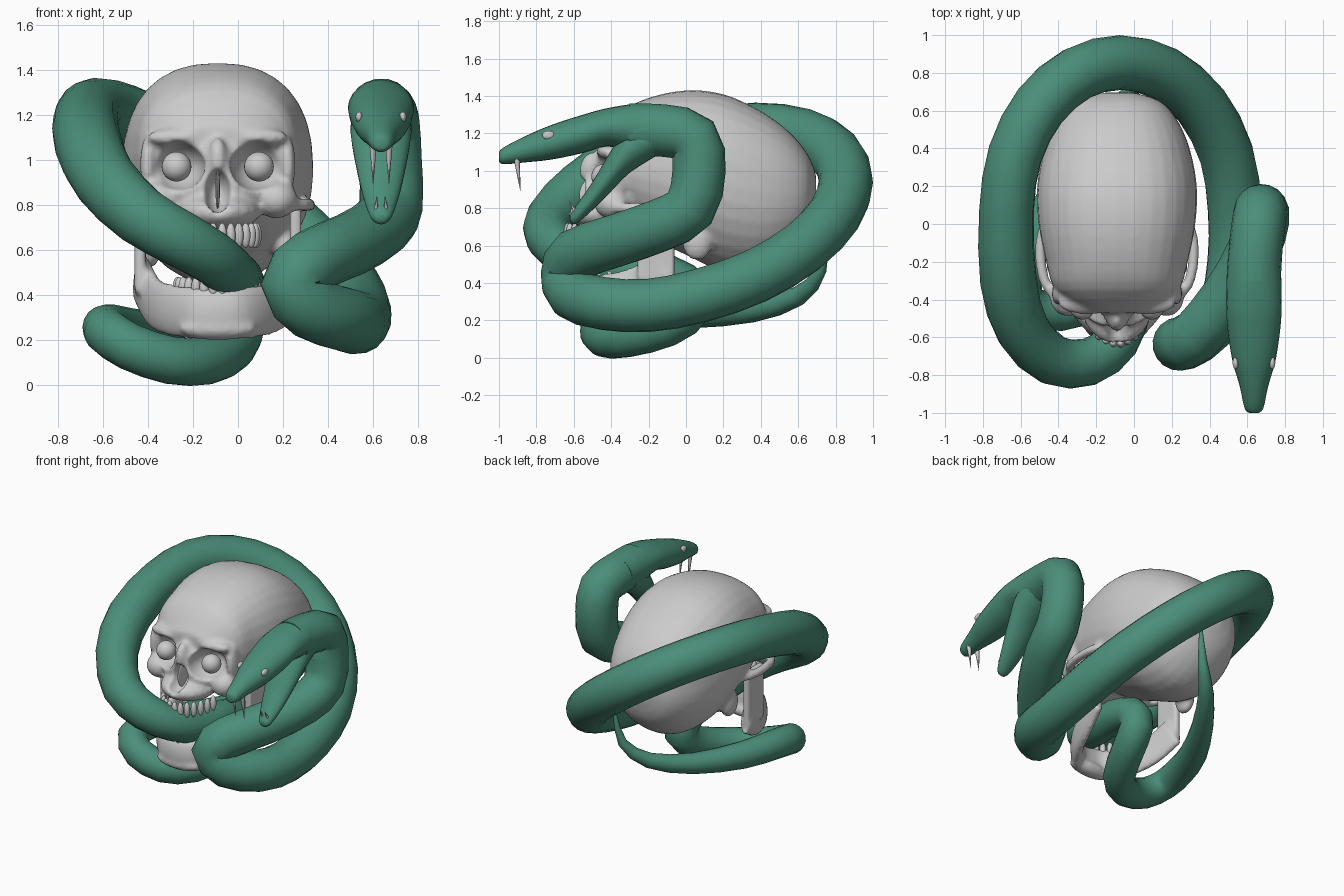
import bpy, bmesh, math
from mathutils import Vector, Matrix

if "Cube" in bpy.data.objects:
    bpy.data.objects.remove(bpy.data.objects["Cube"])

CX = -0.09      # skull centre line
HX = 0.635      # snake head centre line

green = bpy.data.materials.new("snake_green")
green.diffuse_color = (0.07, 0.27, 0.19, 1)
green.use_nodes = True
green.node_tree.nodes["Principled BSDF"].inputs["Base Color"].default_value = green.diffuse_color


def spline(pts, k):
    """Catmull-Rom through tuples of any length."""
    out = []
    for i in range(len(pts) - 1):
        a, b = pts[max(i - 1, 0)], pts[i]
        c, d = pts[i + 1], pts[min(i + 2, len(pts) - 1)]
        for j in range(k):
            t = j / k
            out.append([0.5 * (2 * q + (r - p) * t + (2 * p - 5 * q + 4 * r - s) * t * t
                               + (3 * q - p - 3 * r + s) * t ** 3) for p, q, r, s in zip(a, b, c, d)])
    return out + [list(pts[-1])]


def skin(bm, rings):
    vs = [[bm.verts.new(c) for c in r] for r in rings]
    n = len(vs[0])
    new = [bm.faces.new(vs[0]), bm.faces.new(vs[-1][::-1])]
    for a, b in zip(vs, vs[1:]):
        for i in range(n):
            new.append(bm.faces.new((a[i], b[i], b[(i + 1) % n], a[(i + 1) % n])))
    bmesh.ops.recalc_face_normals(bm, faces=new)


def tube(bm, pts, k=3, n=16, tall=None):
    """Sweep (x, y, z, radius); tall gives an upright oval of that half height."""
    p = spline(pts, k)
    pos = [Vector(q[:3]) for q in p]
    rings, side = [], None
    for i, q in enumerate(p):
        t = (pos[min(i + 1, len(p) - 1)] - pos[max(i - 1, 0)]).normalized()
        if tall or side is None:
            side = t.cross(Vector((0, 0, 1)))
        side = (side - t * side.dot(t)).normalized()
        up = side.cross(t)
        h = tall or q[3]
        rings.append([pos[i] + side * q[3] * math.cos(a) + up * h * math.sin(a)
                      for a in (2 * math.pi * j / n for j in range(n))])
    skin(bm, rings)


def loft_y(bm, secs, cx, k=3, n=24, square=2):
    """Oval sections (y, half width, z low, z high); square > 2 fills out the upper corners."""
    rings = []
    for y, w, lo, hi in spline(secs, k):
        ring = []
        for a in (2 * math.pi * j / n for j in range(n)):
            e = 2 / square if math.sin(a) > 0 else 1
            c, s = (math.copysign(abs(v) ** e, v) for v in (math.cos(a), math.sin(a)))
            ring.append((cx + w * c, y, (lo + hi) / 2 + (hi - lo) / 2 * s))
        rings.append(ring)
    skin(bm, rings)


def blob(bm, c, r, pair=False):
    for s in ((1, -1) if pair else (1,)):
        m = Matrix.Translation((CX + s * c[0], c[1], c[2])) @ Matrix.Diagonal((*r, 1))
        bmesh.ops.create_uvsphere(bm, u_segments=24, v_segments=14, radius=1, matrix=m)


def spike(bm, c, tip, r):
    d = Vector(tip) - Vector(c)
    m = Matrix.Translation((Vector(c) + Vector(tip)) / 2) @ d.to_track_quat('Z', 'Y').to_matrix().to_4x4()
    bmesh.ops.create_cone(bm, cap_ends=True, segments=8, radius1=r, radius2=0.001, depth=d.length, matrix=m)


def finish(bm, name, mat=None):
    me = bpy.data.meshes.new(name)
    bm.to_mesh(me)
    bm.free()
    ob = bpy.data.objects.new(name, me)
    bpy.context.collection.objects.link(ob)
    if mat:
        me.materials.append(mat)
    bpy.ops.object.select_all(action='DESELECT')
    ob.select_set(True)
    bpy.context.view_layer.objects.active = ob
    bpy.ops.object.shade_smooth_by_angle(angle=math.radians(50))
    return ob


def remesh(ob, size):
    m = ob.modifiers.new("fuse", 'REMESH')
    m.mode, m.voxel_size, m.use_smooth_shade = 'VOXEL', size, True


def soften(ob, n):
    m = ob.modifiers.new("soften", 'SMOOTH')
    m.factor, m.iterations = 0.5, n


# skull: cranium
bm = bmesh.new()
loft_y(bm, [(-.47, .16, 1.01, 1.15), (-.35, .325, .78, 1.31), (-.2, .375, .65, 1.39), (0, .415, .55, 1.43),
            (.2, .423, .46, 1.41), (.4, .385, .45, 1.32), (.55, .32, .53, 1.21), (.65, .23, .65, 1.09),
            (.695, .09, .8, .98)], CX, n=32, square=2.35)
# face: upper jaw, mid face, nose bridge, cheeks, orbit rims, brows, mastoids
blob(bm, (0, -.43, .77), (.19, .205, .09))
blob(bm, (0, -.36, .91), (.26, .19, .2))
blob(bm, (0, -.5, 1.0), (.045, .07, .1))
blob(bm, (.26, -.39, .825), (.095, .1, .085), True)
blob(bm, (.31, -.37, .98), (.035, .06, .13), True)
blob(bm, (.16, -.415, 1.1), (.155, .065, .045), True)
blob(bm, (.3, .06, .62), (.05, .08, .1), True)
# cheek arches
for s in (1, -1):
    tube(bm, [(CX + s * x, y, .8, .03) for x, y in
              ((.28, -.42), (.375, -.32), (.405, -.18), (.395, -.05), (.34, .06))], n=12)
skull = finish(bm, "skull")
remesh(skull, .014)

# eye socket and nose cutters
for name, c, r in (("left_socket_cutter", (.18, -.53, .975), (.125, .2, .115)),
                   ("right_socket_cutter", (-.18, -.53, .975), (.125, .2, .115)),
                   ("nose_cutter", (0, -.6, .865), (.062, .15, .1))):
    bm = bmesh.new()
    blob(bm, c, r)
    cut = finish(bm, name)
    cut.hide_render = True
    cut.hide_set(True)
    b = skull.modifiers.new("cut", 'BOOLEAN')
    b.operation, b.solver, b.object = 'DIFFERENCE', 'EXACT', cut
remesh(skull, .014)
soften(skull, 4)

# nose septum and eyeballs
bm = bmesh.new()
blob(bm, (0, -.5, .87), (.01, .07, .09))
finish(bm, "nose_septum")
bm = bmesh.new()
blob(bm, (.183, -.44, .97), (.066, .066, .066), True)
finish(bm, "eyeballs")

# lower jaw: horseshoe body, upright branches, chin
bm = bmesh.new()
half = [(.335, -.1, .46), (.285, -.27, .37), (.215, -.43, .335), (.11, -.55, .32)]
arch = half + [(0, -.575, .315)] + [(-x, y, z) for x, y, z in reversed(half)]
tube(bm, [(CX + x, y, z, .045) for x, y, z in arch], k=4, tall=.115)
for s in (1, -1):
    m = Matrix.Translation((CX + s * .345, -.16, .61)) @ Matrix.Diagonal((.05, .2, .4, 1))
    bmesh.ops.create_cube(bm, size=1, matrix=m)
blob(bm, (0, -.56, .25), (.17, .06, .05))
jaw = finish(bm, "lower_jaw")
remesh(jaw, .014)
soften(jaw, 6)

# teeth rows
for name, w, y0, d, z, h in (("upper_teeth", .175, -.38, .255, .665, .055),
                             ("lower_teeth", .18, -.32, .265, .435, .045)):
    bm = bmesh.new()
    for i in range(14):
        t = math.radians(-84 + 168 * i / 13)
        blob(bm, (w * math.sin(t), y0 - d * math.cos(t), z), (.021, .021, h))
    finish(bm, name)

# snake body: S-shaped neck, tilted ring round the skull, then through the mouth to the tail
neck = [(.635, -.3, 1.22), (.645, -.12, 1.215), (.665, .04, 1.17), (.675, .07, 1.0), (.68, .02, .8),
        (.63, -.15, .705), (.5, -.38, .625), (.33, -.59, .55), (.24, -.635, .45), (.33, -.6, .34),
        (.48, -.44, .29), (.53, -.2, .28)]
ring = [(-.07 + .605 * math.cos(a), .07 + .785 * math.sin(a), .755 - .465 * math.cos(a + .42))
        for a in (math.pi * i / 8 for i in range(9))]
front = [(-.665, -.3, 1.07), (-.59, -.56, .91), (-.43, -.72, .75), (-.24, -.73, .64), (-.09, -.62, .55)]
coil = [(-.02, -.42, .48), (0, -.2, .46), (0, -.02, .4), (.01, .04, .28), (-.03, -.1, .17),
        (-.14, -.32, .11), (-.3, -.44, .11), (-.48, -.46, .17), (-.585, -.38, .24), (-.57, -.2, .26)]
tail = [(-.48, .04, .25), (-.3, .35, .26), (-.12, .6, .33), (.01, .72, .47), (.05, .75, .68)]
body = [(*p, .142) for p in neck] + [(*p, .145) for p in ring]
body += [(*p, .15 - .008 * i) for i, p in enumerate(front)]
body += [(*p, .118 - .002 * i) for i, p in enumerate(coil)]
body += [(*p, .092 - .02 * i) for i, p in enumerate(tail)]
bm = bmesh.new()
tube(bm, body, k=2, n=18)
finish(bm, "snake_body", green)

# snake head: upper half and open lower jaw
bm = bmesh.new()
loft_y(bm, [(-1.0, .025, 1.05, 1.1), (-.975, .05, 1.035, 1.125), (-.86, .075, 1.045, 1.185),
            (-.72, .115, 1.06, 1.245), (-.55, .14, 1.095, 1.3), (-.42, .147, 1.13, 1.335),
            (-.25, .143, 1.1, 1.36), (-.1, .13, 1.1, 1.35)], HX)
finish(bm, "snake_upper_head", green)
bm = bmesh.new()
loft_y(bm, [(-.62, .025, .73, .76), (-.59, .05, .715, .81), (-.5, .085, .79, .94), (-.4, .115, .89, 1.11),
            (-.3, .135, .99, 1.25), (-.15, .13, 1.085, 1.3)], HX)
finish(bm, "snake_lower_jaw", green)

# fangs and snake eyes
bm = bmesh.new()
for s in (1, -1):
    x = HX + s * .035
    spike(bm, (x, -.905, 1.065), (x, -.885, .89), .016)
    spike(bm, (HX + s * .022, -.595, .785), (HX + s * .018, -.625, .84), .009)
finish(bm, "fangs")
bm = bmesh.new()
for s in (1, -1):
    blob(bm, (HX - CX + s * .097, -.735, 1.19), (.016, .034, .024))
finish(bm, "snake_eyes")
